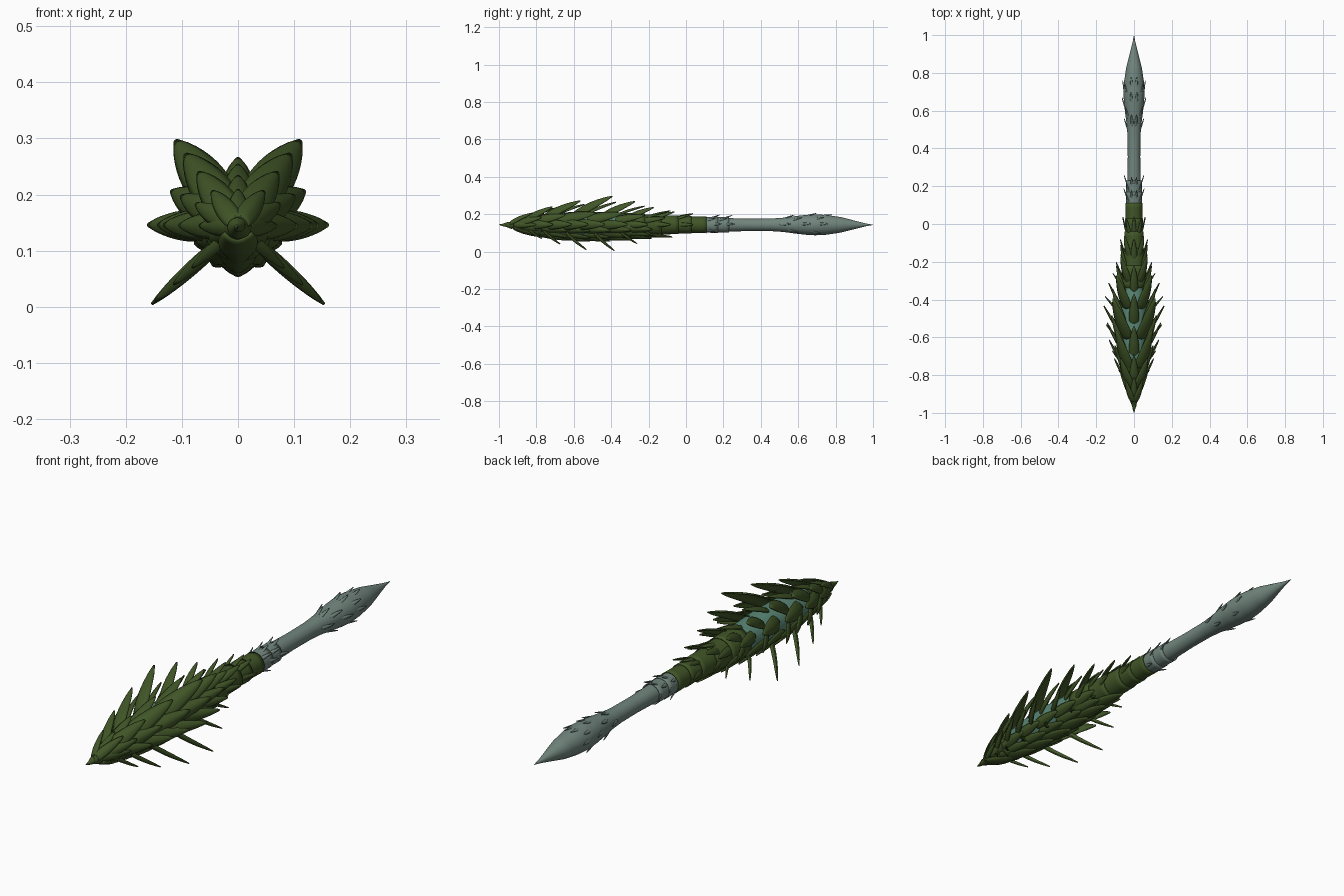
import bpy, bmesh, math

if "Cube" in bpy.data.objects:
    bpy.data.objects.remove(bpy.data.objects["Cube"])

ZC = 0.143  # height of the long axis


def material(name, rgb):
    m = bpy.data.materials.new(name)
    m.diffuse_color = (*rgb, 1)
    m.use_nodes = True
    m.node_tree.nodes["Principled BSDF"].inputs["Base Color"].default_value = m.diffuse_color
    return m


GREEN = material("leaf green", (0.052, 0.092, 0.02))
GREY = material("grey stem", (0.165, 0.235, 0.205))
TEAL = material("teal flesh", (0.10, 0.24, 0.18))


def finish(bm, name, mat, angle=40, thick=0):
    bmesh.ops.recalc_face_normals(bm, faces=bm.faces)
    me = bpy.data.meshes.new(name)
    bm.to_mesh(me)
    bm.free()
    ob = bpy.data.objects.new(name, me)
    bpy.context.collection.objects.link(ob)
    me.materials.append(mat)
    if thick:
        s = ob.modifiers.new("thickness", 'SOLIDIFY')
        s.thickness = thick
        s.offset = 0
    bpy.ops.object.select_all(action='DESELECT')
    ob.select_set(True)
    bpy.context.view_layer.objects.active = ob
    bpy.ops.object.shade_smooth_by_angle(angle=math.radians(angle))
    return ob


def interp(profile, y):
    for (ya, ra), (yb, rb) in zip(profile, profile[1:]):
        if y <= yb:
            t = (y - ya) / (yb - ya)
            return ra + (rb - ra) * t
    return profile[-1][1]


def polar(y, r, a):
    return (r * math.cos(a), y, ZC + r * math.sin(a))


def grid(bm, rows, closed):
    vs = [[bm.verts.new(p) for p in row] for row in rows]
    n = len(vs[0])
    for a, b in zip(vs, vs[1:]):
        for j in range(n if closed else n - 1):
            k = (j + 1) % n
            bm.faces.new((a[j], a[k], b[k], b[j]))


def lathe(bm, ys, radius, seg=40):
    """Skin around the y axis; radius(y, turn) may vary around the turn."""
    grid(bm, [[polar(y, radius(y, j / seg), 2 * math.pi * j / seg) for j in range(seg)]
              for y in ys], True)


def span(a, b, n):
    return [a + (b - a) * i / n for i in range(n + 1)]


HEAD = [(-1, 0.001), (-.92, .023), (-.8, .052), (-.65, .072), (-.5, .075), (-.35, .067),
        (-.2, .055), (-.05, .046), (.1, .041)]
STEM = [(.06, .036), (.15, .038), (.22, .036), (.35, .033), (.46, .034), (.52, .038),
        (.58, .046), (.64, .053), (.69, .056), (.75, .053), (.83, .041), (.9, .023),
        (.96, .008), (1, .0005)]


def leaf(bm, prof, deg, y0, y1, r1, w, cup=0.45, bulge=0.6, sink=0.85):
    """Cupped pointed leaf growing backward and outward from the surface."""
    a = math.radians(deg)
    r0 = interp(prof, y0) * sink
    yc, rc = y0 + .35 * (y1 - y0), r0 + bulge * (r1 - r0)
    rows = []
    for u in span(0, .985, 10):
        y = (1 - u) ** 2 * y0 + 2 * u * (1 - u) * yc + u * u * y1
        r = (1 - u) ** 2 * r0 + 2 * u * (1 - u) * rc + u * u * r1
        half = w * 1.45 * (u + .15) ** .5 * (1 - u) ** .75
        row = []
        for v in span(-1, 1, 6):
            rr = r - cup * half * v * v + .1 * half * (1 - abs(v))
            x, t = rr, v * half
            row.append((x * math.cos(a) - t * math.sin(a), y,
                        ZC + x * math.sin(a) + t * math.cos(a)))
        rows.append(row)
    grid(bm, rows, False)


def leaf_row(name, prof, mat, deg, items, thick=.005, **kw):
    """A row of leaves, mirrored left and right unless it sits on the centre line."""
    bm = bmesh.new()
    for d in ([deg] if abs(deg) == 90 else [deg, 180 - deg]):
        for it in items:
            leaf(bm, prof, d, *it, **kw)
    return finish(bm, name, mat, 50, thick)


# fleshy core under the leaves
bm = bmesh.new()
lathe(bm, span(-.85, .08, 40), lambda y, t: interp(HEAD, y) * .93)
finish(bm, "head_core", TEAL)

# spiral shell at the front tip
bm = bmesh.new()
lathe(bm, span(-1, -.76, 120),
      lambda y, t: interp(HEAD, y) * (.92 + .22 * ((y * 26 - t) % 1)))
finish(bm, "spiral_tip", GREEN, 50)

# overlapping collars along the neck
bm = bmesh.new()
for y0, y1 in [(-.34, -.22), (-.25, -.13), (-.16, -.04), (-.07, .03), (0, .11)]:
    lathe(bm, span(y0, y1, 5),
          lambda y, t: interp(HEAD, y) * (.93 + .12 * (y - y0) / (y1 - y0)))
finish(bm, "neck_collars", GREEN, 40, .004)

# head leaves: crown, big upper pair, shoulder, side
leaf_row("crown_leaves", HEAD, GREEN, 90,
         [(-.92, -.81, .065, .022), (-.84, -.7, .09, .03), (-.7, -.54, .11, .034),
          (-.53, -.37, .122, .034), (-.36, -.22, .1, .026), (-.2, -.08, .075, .02),
          (-.06, .04, .06, .014)])
leaf_row("upper_leaves", HEAD, GREEN, 54,
         [(-.94, -.82, .078, .024), (-.87, -.71, .12, .038), (-.77, -.56, .16, .048),
          (-.61, -.39, .19, .052), (-.45, -.27, .155, .042), (-.31, -.17, .115, .03),
          (-.18, -.06, .085, .021), (-.06, .03, .068, .014)])
leaf_row("shoulder_leaves", HEAD, GREEN, 28,
         [(-.9, -.77, .085, .026), (-.82, -.64, .115, .036), (-.69, -.48, .135, .042),
          (-.53, -.34, .13, .04), (-.38, -.22, .105, .03), (-.24, -.11, .08, .021)])
leaf_row("side_leaves", HEAD, GREEN, 1,
         [(-.92, -.8, .068, .022), (-.84, -.71, .105, .03), (-.76, -.61, .133, .034),
          (-.68, -.52, .143, .036), (-.59, -.43, .161, .036), (-.45, -.31, .135, .032),
          (-.31, -.2, .095, .024), (-.18, -.08, .072, .017), (-.05, .04, .06, .013)],
         bulge=.5)

# slim spikes pointing down and out
leaf_row("lower_spikes", HEAD, GREEN, -42,
         [(-.85, -.77, .11, .012), (-.77, -.67, .155, .014), (-.65, -.53, .2, .016),
          (-.5, -.38, .208, .016), (-.36, -.26, .15, .013), (-.23, -.16, .095, .01)],
         bulge=.5, sink=.7)

# flat scales covering the belly, with flesh showing between
belly = [(y, y + .19, interp(HEAD, y + .13) + .014, .045) for y in
         (-.92, -.81, -.7, -.59, -.48, -.37, -.26)]
leaf_row("belly_scales", HEAD, GREEN, -90, belly, bulge=.75, sink=.95)
flank = [(y, y + .15, interp(HEAD, y + .1) + .008, .03) for y in
         (-.88, -.77, -.66, -.55, -.44, -.33)]
leaf_row("flank_scales", HEAD, GREEN, -58, flank, bulge=.7, sink=.95)
leaf_row("lower_side_scales", HEAD, GREEN, -22, flank, bulge=.7, sink=.95)

# grey handle with swollen end
bm = bmesh.new()
lathe(bm, span(.06, 1, 70), lambda y, t: interp(STEM, y))
finish(bm, "handle", GREY)

# sheaths where the handle leaves the head
bm = bmesh.new()
for y0, y1 in [(.08, .17), (.14, .23)]:
    lathe(bm, span(y0, y1, 4),
          lambda y, t: interp(STEM, y) + .001 + .004 * (y - y0) / (y1 - y0))
finish(bm, "handle_sheaths", GREY, 40, .003)

# small thorns on the handle
for nm, deg, ys in [("top_thorns", 75, (.12, .19, .52, .64, .72)),
                    ("upper_thorns", 40, (.1, .16, .56, .68)),
                    ("side_thorns", 5, (.13, .2, .5, .61, .7)),
                    ("lower_thorns", -45, (.1, .54, .66))]:
    leaf_row(nm, STEM, GREY, deg,
             [(y, y + .06, interp(STEM, y + .06) + (.018 if y < .3 else .009), .009)
              for y in ys], thick=.003, bulge=.4, sink=.95)
